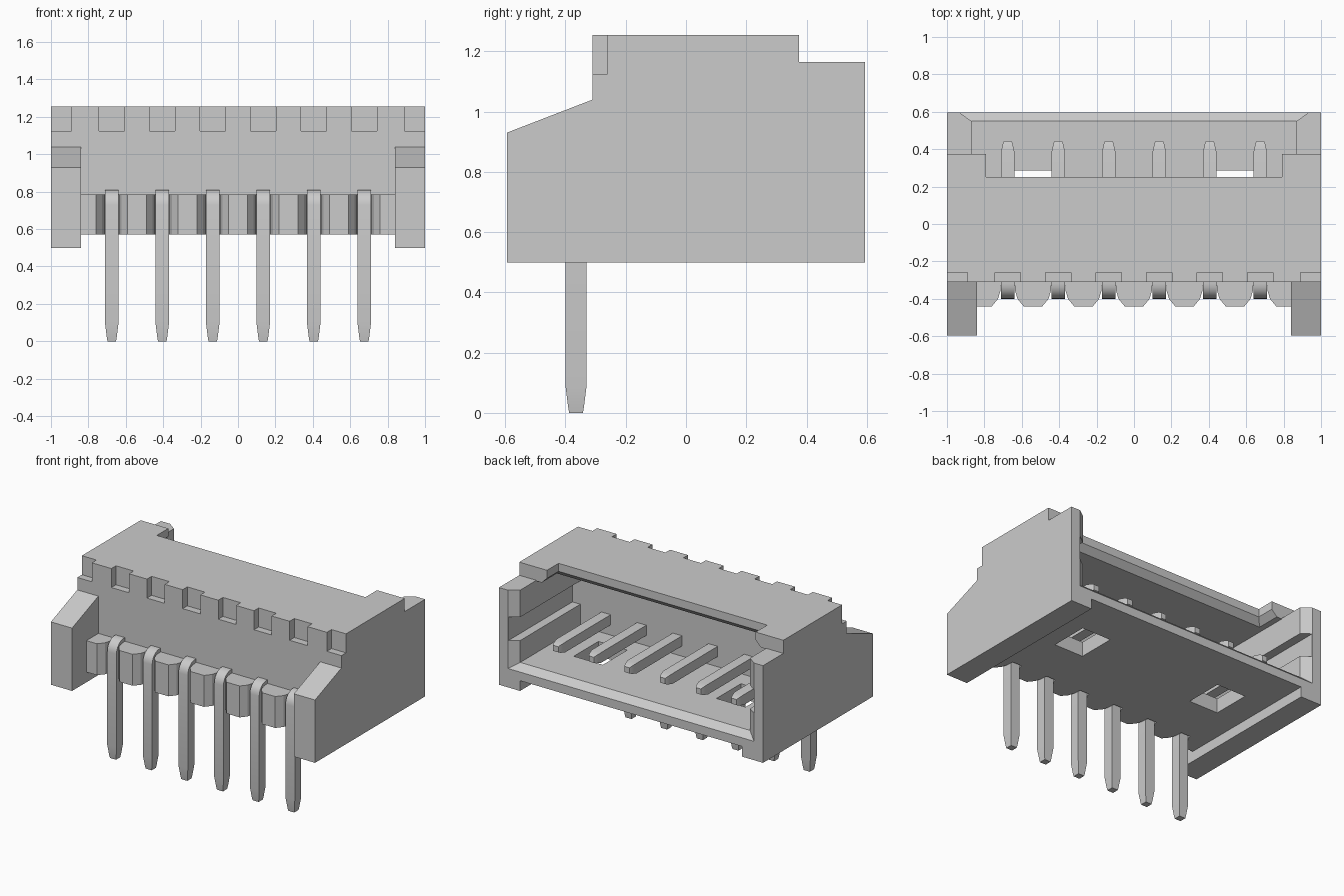
import bpy, bmesh, math
from mathutils import Vector

old = bpy.data.objects.get("Cube")
if old:
    bpy.data.objects.remove(old, do_unlink=True)

grey = bpy.data.materials.new("light_grey")
grey.use_nodes = True
colour = (0.6, 0.6, 0.6, 1)
grey.diffuse_color = colour
grey.node_tree.nodes["Principled BSDF"].inputs["Base Color"].default_value = colour


def finish(bm, name):
    bmesh.ops.recalc_face_normals(bm, faces=bm.faces[:])
    mesh = bpy.data.meshes.new(name)
    bm.to_mesh(mesh)
    bm.free()
    mesh.materials.append(grey)
    ob = bpy.data.objects.new(name, mesh)
    bpy.context.collection.objects.link(ob)
    return ob


def loft(name, rings):
    """Closed solid through rings of equal point count."""
    bm = bmesh.new()
    loops = [[bm.verts.new(p) for p in ring] for ring in rings]
    n = len(loops[0])
    for a, b in zip(loops, loops[1:]):
        for i in range(n):
            j = (i + 1) % n
            bm.faces.new((a[i], a[j], b[j], b[i]))
    bm.faces.new(loops[0])
    bm.faces.new(loops[-1])
    return finish(bm, name)


def along_x(name, profile, x0, x1):
    return loft(name, [[(x, y, z) for y, z in profile] for x in (x0, x1)])


def taper_z(name, lower, upper):
    """Solid between two rectangles (x0, x1, y0, y1, z)."""
    return loft(name, [[(a, c, z), (b, c, z), (b, d, z), (a, d, z)]
                       for a, b, c, d, z in (lower, upper)])


def box(name, x0, x1, y0, y1, z0, z1):
    return taper_z(name, (x0, x1, y0, y1, z0), (x0, x1, y0, y1, z1))


pin_xs = [-0.675 + 0.27 * i for i in range(6)]

# Housing block with stepped top and sloping front wings
housing = along_x("housing", [(-.595, .5), (.595, .5), (.595, 1.165), (.375, 1.165),
                              (.375, 1.255), (-.31, 1.255), (-.31, 1.04), (-.595, .93)], -1, 1)

cutters = [
    # Space between the wings, underside recess, plug cavity
    box("cut", -.84, .84, -1, -.31, .3, 1.5),
    box("cut", -.84, .84, -1, 1, .3, .57),
    box("cut", -.87, .87, -.1, .7, .67, 1.16),
    # Open top at the back, around the roof tabs
    box("cut", -.87, .87, .375, .7, 1.0, 1.5),
    box("cut", -.79, .79, .25, .5, 1.1, 1.5),
    # Bevel under the roof edge
    taper_z("cut", (-.84, .84, .2, .5, 1.15), (-.79, .79, .25, .5, 1.2)),
    # Flared mouth of the cavity
    loft("cut", [[(-w, y, z), (w, y, z), (w, y, 1.5), (-w, y, 1.5)]
                 for w, y, z in ((.87, .55, .67), (.945, .605, .62))]),
]
for s in (-1, 1):
    # Guide slot in each side wall, floor window, corner notch
    cutters.append(box("cut", *sorted((s * .8, s * .93)), -.1, .7, .82, .98))
    cutters.append(box("cut", *sorted((s * .43, s * .65)), .02, .285, .5, .7))
    cutters.append(box("cut", *sorted((s * .89, s * 1.1)), -.4, -.26, 1.125, 1.5))
for x in pin_xs:
    cutters.append(box("cut", x - .067, x + .067, -.4, -.26, 1.125, 1.5))

for c in cutters:
    c.hide_render = True
    mod = housing.modifiers.new("cut", "BOOLEAN")
    mod.operation = "DIFFERENCE"
    mod.solver = "EXACT"
    mod.object = c
bpy.context.view_layer.update()
baked = bpy.data.meshes.new_from_object(
    housing.evaluated_get(bpy.context.evaluated_depsgraph_get()))
housing.modifiers.clear()
housing.data = baked
for c in cutters:
    bpy.data.objects.remove(c, do_unlink=True)

# Ribs between the pins, rounded off towards each pin
edges = [(-.30, .035), (-.36, .04), (-.40, .052), (-.44, .085)]
for i in range(7):
    left = [(pin_xs[i - 1] + d, y) for y, d in edges] if i > 0 else [(-.85, -.30), (-.85, -.44)]
    right = [(pin_xs[i] - d, y) for y, d in edges] if i < 6 else [(.85, -.30), (.85, -.44)]
    outline = left + right[::-1]
    loft(f"front_rib_{i + 1}", [[(x, y, z) for x, y in outline] for z in (.57, .785)])


# Bent square pins with tapered ends
def pin(name, x):
    h = .035
    stops = [(.445, .775, 0, .55), (.43, .775, 0, .75), (.39, .775, 0, 1)]
    for k in range(7):
        a = math.radians(15 * k)
        stops.append((-.32 - .045 * math.sin(a), .73 + .045 * math.cos(a), a, 1))
    stops += [(-.365, .09, math.pi / 2, 1), (-.365, .02, math.pi / 2, .75),
              (-.365, 0, math.pi / 2, .65)]
    rings = []
    for y, z, a, s in stops:
        out = Vector((0, -math.sin(a), math.cos(a))) * h * s
        side = Vector((h * s, 0, 0))
        c = Vector((x, y, z))
        rings.append([c - side - out, c + side - out, c + side + out, c - side + out])
    return loft(name, rings)


pins = [pin(f"pin_{i + 1}", x) for i, x in enumerate(pin_xs)]
bpy.ops.object.select_all(action="DESELECT")
for p in pins:
    p.select_set(True)
bpy.context.view_layer.objects.active = pins[0]
bpy.ops.object.shade_smooth_by_angle(angle=math.radians(30))
